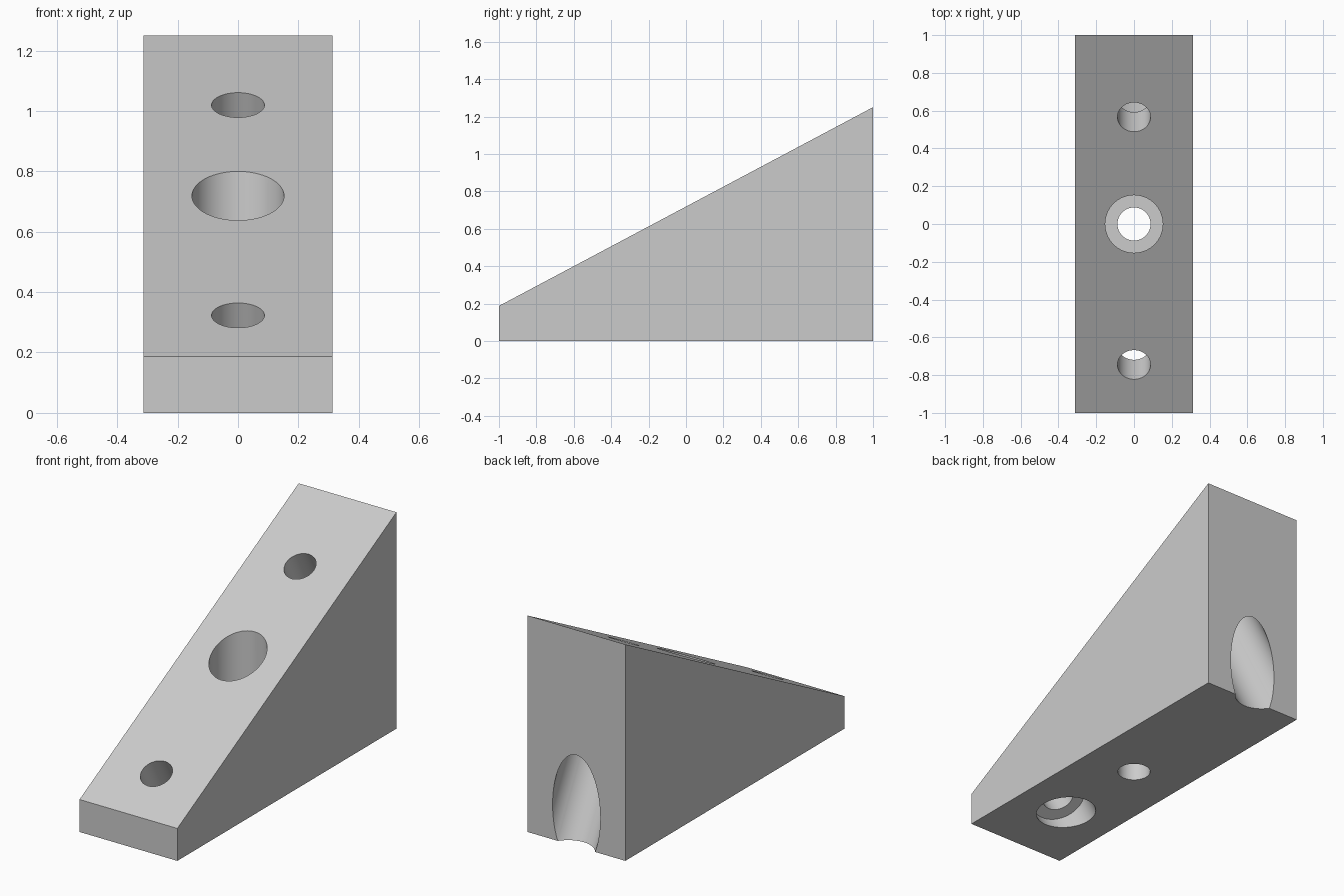
import bpy, bmesh, math
from mathutils import Matrix

cube = bpy.data.objects.get("Cube")
if cube:
    bpy.data.objects.remove(cube, do_unlink=True)

HALF_W, FRONT_H, BACK_H = 0.3125, 0.1875, 1.25
SLOPE = (BACK_H - FRONT_H) / 2
TILT = math.atan(SLOPE)
MID_H = (FRONT_H + BACK_H) / 2
NARROW, WIDE = 0.0875, 0.1525

grey = bpy.data.materials.new("plain grey")
grey.use_nodes = True
colour = (0.6, 0.6, 0.6, 1)
grey.diffuse_color = colour
grey.node_tree.nodes["Principled BSDF"].inputs["Base Color"].default_value = colour


def make_object(name, bm):
    bmesh.ops.recalc_face_normals(bm, faces=bm.faces)
    mesh = bpy.data.meshes.new(name)
    bm.to_mesh(mesh)
    bm.free()
    mesh.materials.append(grey)
    obj = bpy.data.objects.new(name, mesh)
    bpy.context.collection.objects.link(obj)
    return obj


def stepped_cutter(name, y, tilt, profile, sides=64):
    """Solid of revolution from (radius, height) pairs, centred on the slope at y."""
    bm = bmesh.new()
    rings = [[bm.verts.new((r * math.cos(2 * math.pi * i / sides),
                            r * math.sin(2 * math.pi * i / sides), h))
              for i in range(sides)] for r, h in profile]
    for low, high in zip(rings, rings[1:]):
        for i in range(sides):
            j = (i + 1) % sides
            bm.faces.new((low[i], low[j], high[j], high[i]))
    bm.faces.new(rings[0])
    bm.faces.new(rings[-1])
    place = Matrix.Translation((0, y, MID_H + SLOPE * y)) @ Matrix.Rotation(tilt, 4, 'X')
    bm.transform(place)
    cutter = make_object(name, bm)
    cutter.hide_render = True
    return cutter


# Wedge: side profile extruded across the width
bm = bmesh.new()
side = bm.faces.new([bm.verts.new((-HALF_W, y, z)) for y, z in
                     ((-1, 0), (1, 0), (1, BACK_H), (-1, FRONT_H))])
extruded = bmesh.ops.extrude_face_region(bm, geom=[side])["geom"]
bmesh.ops.translate(bm, vec=(2 * HALF_W, 0, 0),
                    verts=[v for v in extruded if isinstance(v, bmesh.types.BMVert)])
wedge = make_object("wedge_block", bm)

# Tilted bolt holes are counterbored from below, the upright one from above
tilted = ((WIDE, -1.5), (WIDE, -0.22), (NARROW, -0.22), (NARROW, 0.2))
upright = ((NARROW, -1), (NARROW, 0.2 - MID_H), (WIDE, 0.2 - MID_H), (WIDE, 0.3))
cutters = [stepped_cutter("lower_hole_cutter", -0.745, TILT, tilted),
           stepped_cutter("upper_hole_cutter", 0.566, TILT, tilted),
           stepped_cutter("middle_hole_cutter", 0, 0, upright)]

bpy.ops.object.select_all(action='DESELECT')
wedge.select_set(True)
bpy.context.view_layer.objects.active = wedge
for cutter in cutters:
    cut = wedge.modifiers.new(cutter.name, 'BOOLEAN')
    cut.operation = 'DIFFERENCE'
    cut.solver = 'EXACT'
    cut.object = cutter
    bpy.ops.object.modifier_apply(modifier=cut.name)
    bpy.data.objects.remove(cutter, do_unlink=True)

# Smooth bores, crisp edges
bpy.ops.object.shade_smooth_by_angle(angle=math.radians(25))
